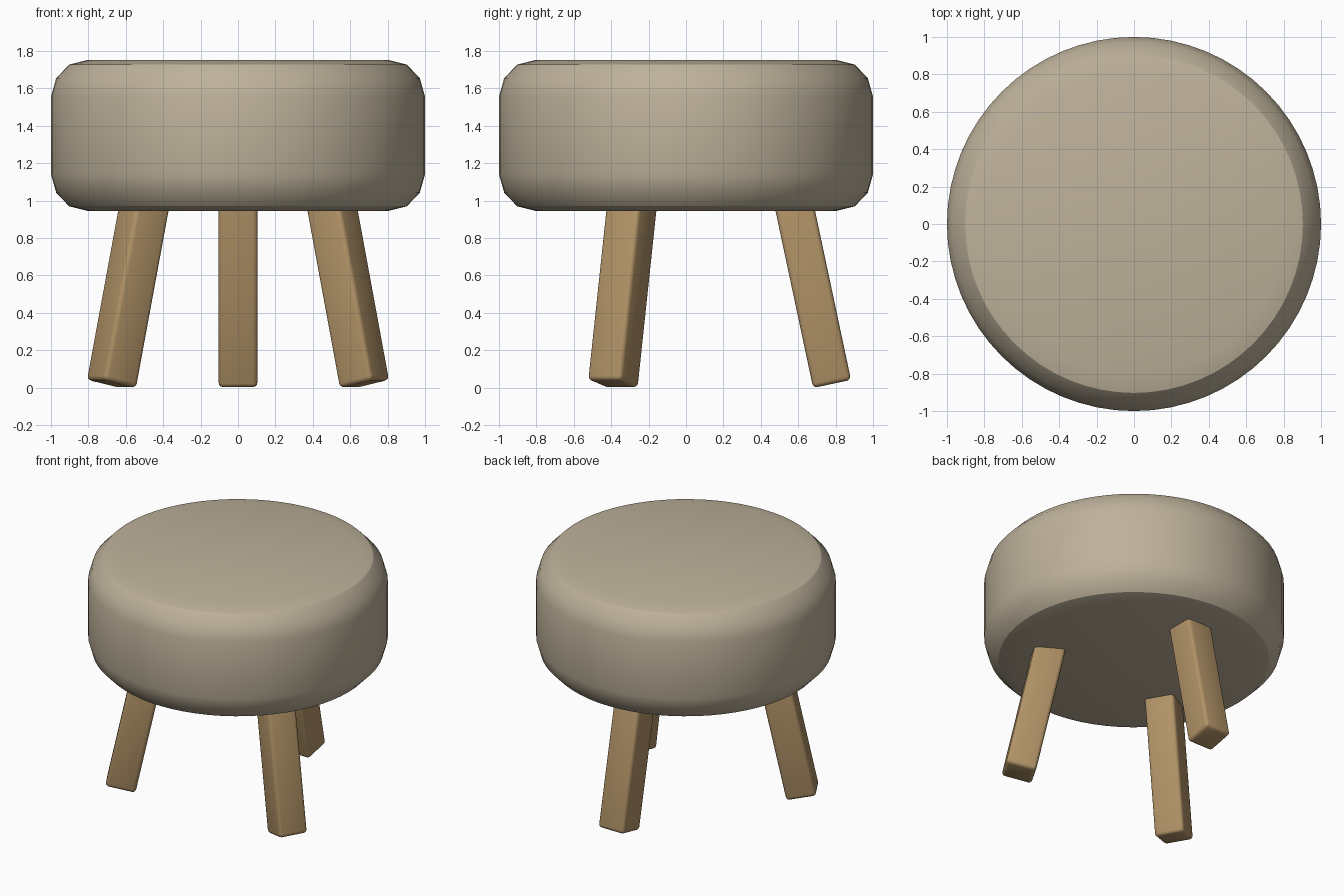
import bpy, bmesh, math
from mathutils import Matrix, Vector

default = bpy.data.objects.get("Cube")
if default:
    bpy.data.objects.remove(default, do_unlink=True)


def make_material(name, color):
    mat = bpy.data.materials.new(name)
    mat.use_nodes = True
    mat.diffuse_color = (*color, 1)
    mat.node_tree.nodes["Principled BSDF"].inputs["Base Color"].default_value = (*color, 1)
    return mat


def make_object(name, bm, mat):
    bmesh.ops.recalc_face_normals(bm, faces=bm.faces)
    mesh = bpy.data.meshes.new(name)
    bm.to_mesh(mesh)
    bm.free()
    mesh.materials.append(mat)
    obj = bpy.data.objects.new(name, mesh)
    bpy.context.collection.objects.link(obj)
    bpy.ops.object.select_all(action="DESELECT")
    obj.select_set(True)
    bpy.context.view_layer.objects.active = obj
    bpy.ops.object.shade_smooth_by_angle(angle=math.radians(30))
    return obj


fabric = make_material("beige fabric", (0.515, 0.445, 0.328))
wood = make_material("light wood", (0.434, 0.287, 0.133))

# Cushion: rounded drum, lofted from rings with flat caps
SIDES, TOP, BOTTOM = 64, 1.753, 0.944
rim = [(0.80, 0.0), (0.903, 0.026), (0.972, 0.098), (1.0, 0.197)]
profile = [(r, BOTTOM + d) for r, d in rim] + [(r, TOP - d) for r, d in reversed(rim)]
bm = bmesh.new()
rings = []
for r, z in profile:
    angles = [math.tau * i / SIDES for i in range(SIDES)]
    rings.append([bm.verts.new((r * math.cos(a), r * math.sin(a), z)) for a in angles])
for low, high in zip(rings, rings[1:]):
    for i in range(SIDES):
        j = (i + 1) % SIDES
        bm.faces.new((low[i], low[j], high[j], high[i]))
bm.faces.new(rings[0])
bm.faces.new(rings[-1])
make_object("cushion", bm, fabric)

# Legs: three splayed square posts with softened edges
WIDTH, LENGTH, SPLAY = 0.207, 1.02, math.radians(12)
for name, turn in (("back_leg", 0), ("front_right_leg", 120), ("front_left_leg", 240)):
    bm = bmesh.new()
    bmesh.ops.create_cube(bm, size=1)
    bmesh.ops.scale(bm, vec=(WIDTH, WIDTH, LENGTH), verts=bm.verts)
    bmesh.ops.translate(bm, vec=(0, 0, LENGTH / 2), verts=bm.verts)
    bmesh.ops.bevel(bm, geom=bm.edges[:], offset=0.024, segments=3,
                    profile=0.5, affect="EDGES")
    place = (Matrix.Rotation(math.radians(turn), 4, "Z")
             @ Matrix.Translation(Vector((0, 0.781, 0.02)))
             @ Matrix.Rotation(SPLAY, 4, "X"))
    bm.transform(place)
    make_object(name, bm, wood)
